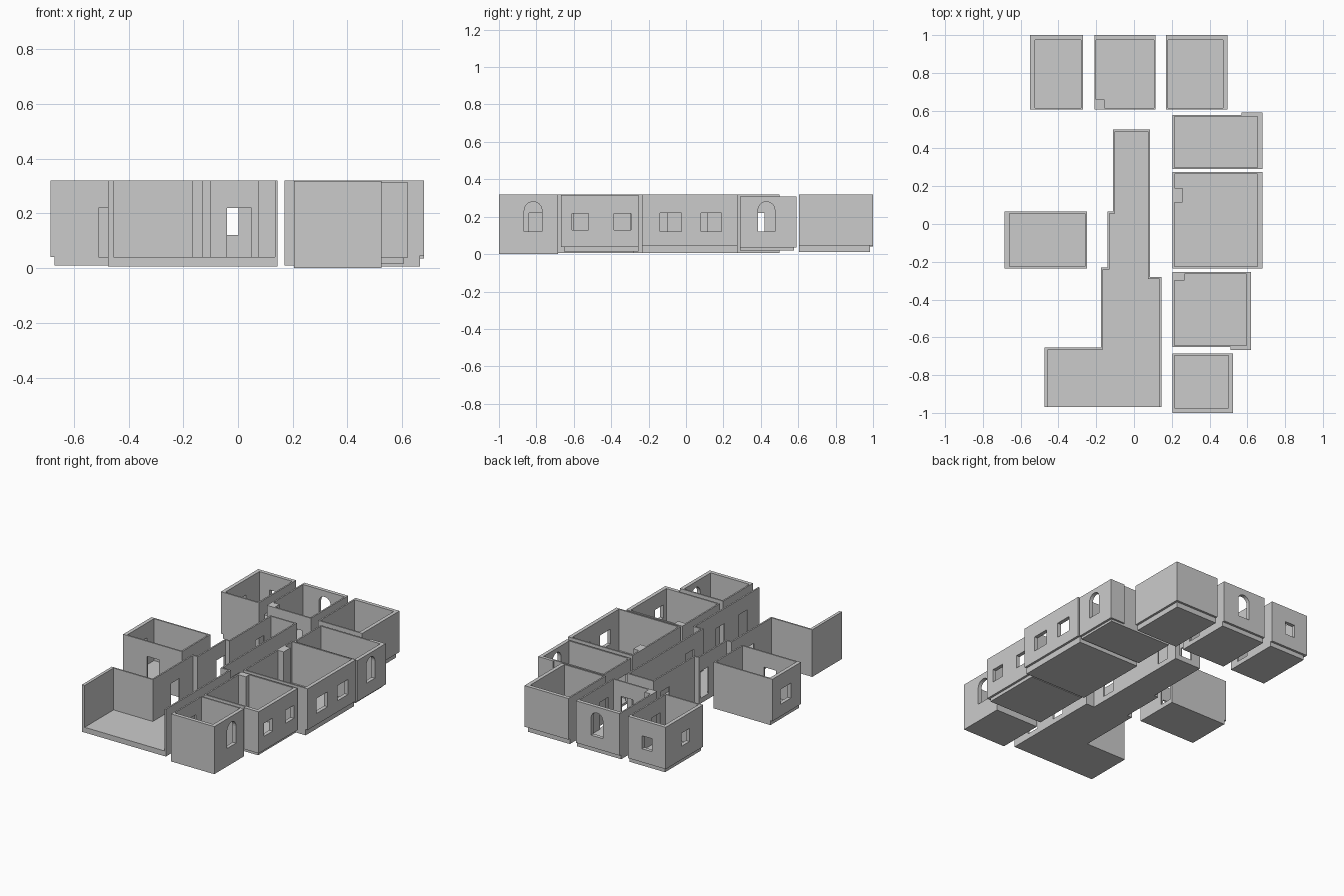
import bpy, bmesh, math

if "Cube" in bpy.data.objects:
    bpy.data.objects.remove(bpy.data.objects["Cube"])


def make(name, bm):
    bmesh.ops.recalc_face_normals(bm, faces=bm.faces[:])
    me = bpy.data.meshes.new(name)
    bm.to_mesh(me)
    bm.free()
    ob = bpy.data.objects.new(name, me)
    bpy.context.collection.objects.link(ob)
    return ob


def prism(bm, pts, vec):
    """Closed prism: 3D outline swept along vec."""
    a = [bm.verts.new(p) for p in pts]
    b = [bm.verts.new([p[i] + vec[i] for i in range(3)]) for p in pts]
    bm.faces.new(a)
    bm.faces.new(b[::-1])
    for i in range(len(a)):
        j = (i + 1) % len(a)
        bm.faces.new((a[i], b[i], b[j], a[j]))


def slab(name, pts, z0, z1):
    bm = bmesh.new()
    prism(bm, [(x, y, z0) for x, y in pts], (0, 0, z1 - z0))
    return make(name, bm)


def rect(x0, x1, y0, y1):
    return [(x0, y0), (x1, y0), (x1, y1), (x0, y1)]


def walls(name, outer, inner, z0, z1, closed, openings):
    """Wall strip between two outlines, with openings cut out.
    Opening: (axis the wall runs along, wall position, start, end, kind)."""
    bm = bmesh.new()
    rows = [[bm.verts.new((x, y, z)) for x, y in line]
            for line, z in ((outer, z0), (outer, z1), (inner, z1), (inner, z0))]
    n = len(outer)
    for i in range(n if closed else n - 1):
        j = (i + 1) % n
        for k in range(4):
            r, s = rows[k], rows[(k + 1) % 4]
            bm.faces.new((r[i], r[j], s[j], s[i]))
    if not closed:
        for e in (0, -1):
            bm.faces.new([r[e] for r in rows])
    ob = make(name, bm)
    cb = bmesh.new()
    for axis, pos, a, b, kind in openings:
        lo, hi = {"door": (z0 - 0.01, 0.22), "window": (0.13, 0.217),
                  "big_window": (0.12, 0.22), "arch": (0.12, 0.28)}[kind]
        if kind == "arch":
            r, c = (b - a) / 2, (a + b) / 2
            prof = [(a, lo), (b, lo)] + [
                (c + r * math.cos(math.pi * t / 12), hi - r + r * math.sin(math.pi * t / 12))
                for t in range(13)]
        else:
            prof = [(a, lo), (b, lo), (b, hi), (a, hi)]
        d = 0.035
        if axis == "x":
            prism(cb, [(u, pos - d, z) for u, z in prof], (0, 2 * d, 0))
        else:
            prism(cb, [(pos - d, u, z) for u, z in prof], (2 * d, 0, 0))
    cut = make("opening_cutter", cb)
    cut.hide_render = True
    m = ob.modifiers.new("openings", "BOOLEAN")
    m.object, m.operation, m.solver = cut, "DIFFERENCE", "EXACT"
    dg = bpy.context.evaluated_depsgraph_get()
    me = bpy.data.meshes.new_from_object(ob.evaluated_get(dg))
    ob.modifiers.clear()
    ob.data = me
    bpy.data.objects.remove(cut)
    return ob


def room(name, box, thick, z, openings):
    """Room: outer box, wall thickness (left, right, front, back); thick walls overhang the slab."""
    x0, x1, y0, y1 = box
    l, r, f, b = thick
    inner = rect(x0 + l, x1 - r, y0 + f, y1 - b)
    over = [max(0, t - 0.01) for t in thick]
    base = rect(x0 + over[0], x1 - over[1], y0 + over[2], y1 - over[3])
    slab(name + "_floor", base, z[0], z[1])
    walls(name + "_walls", rect(*box), inner, z[1], z[2], True, openings)


T, W = 0.01, 0.025
# back row
room("back_left_room", (-.55, -.27, .605, 1), (W, T, T, W), (.01, .04, .32),
     [("x", 1, -.45, -.375, "window"), ("y", -.55, .75, .835, "window"),
      ("y", -.27, .67, .76, "door")])
room("back_middle_room", (-.21, .115, .605, 1), (T, T, T, W), (.01, .04, .32),
     [("x", 1, -.085, .002, "arch"), ("x", .605, -.04, .05, "door"),
      ("y", -.21, .67, .76, "door"), ("y", .115, .67, .76, "door")])
room("back_right_room", (.17, .495, .605, 1), (T, W, T, W), (.01, .045, .32),
     [("y", .17, .67, .76, "door")])
# right row, back to front
room("right_room_1", (.205, .68, .29, .578), (T, W, T, T), (.02, .035, .308),
     [("y", .68, .385, .475, "arch"), ("y", .205, .33, .42, "door")])
room("right_room_2", (.205, .68, -.235, .275), (T, W, T, T), (.005, .045, .32),
     [("y", .68, -.14, -.025, "big_window"), ("y", .68, .08, .19, "big_window"),
      ("y", .205, -.19, -.1, "door")])
room("right_room_3", (.205, .62, -.652, -.255), (T, W, T, T), (.015, .037, .315),
     [("y", .62, -.61, -.52, "window"), ("y", .62, -.385, -.295, "window"),
      ("y", .205, -.6, -.51, "door")])
room("right_room_4", (.205, .525, -1, -.685), (T, W, W, T), (0, .04, .318),
     [("y", .525, -.865, -.77, "arch"), ("y", .205, -.84, -.75, "door")])
# left room
room("left_room", (-.685, -.25, -.235, .065), (W, T, T, T), (.01, .04, .32),
     [("y", -.685, -.13, -.02, "big_window"), ("x", -.235, -.51, -.42, "door"),
      ("y", -.25, -.04, .048, "door")])

# hallway with open front
outer = [(-.475, -.97), (-.475, -.655), (-.175, -.655), (-.175, -.23), (-.14, -.23), (-.14, .065),
         (-.11, .065), (-.11, .5), (.085, .5), (.085, -.28), (.145, -.28), (.145, -.97)]
inner = [(-.455, -.97), (-.455, -.665), (-.165, -.665), (-.165, -.24), (-.13, -.24), (-.13, .055),
         (-.1, .055), (-.1, .49), (.075, .49), (.075, -.29), (.135, -.29), (.135, -.97)]
slab("hall_floor", outer, .005, .04)
walls("hall_walls", outer, inner, .04, .32, False,
      [("x", .495, -.04, .05, "door"), ("y", -.17, -.47, -.38, "door"),
       ("y", -.135, -.04, .048, "door"), ("y", -.105, .33, .42, "door"),
       ("y", .08, .33, .42, "door"), ("y", .08, -.19, -.1, "door"),
       ("y", .14, -.6, -.51, "door"), ("y", .14, -.84, -.75, "door")])

# corner pillars inside rooms
slab("pillar_back", rect(-.2, -.155, .615, .66), .04, .32)
slab("pillar_right_2", rect(.215, .257, .115, .19), .045, .32)
slab("pillar_right_3", rect(.215, .268, -.3, -.265), .037, .315)
# thickened outer wall ends where neighbouring rooms step back
slab("wall_step_back", rect(.57, .68, .578, .59), .035, .308)
slab("wall_step_front", rect(.51, .62, -.667, -.652), .037, .315)
# front room walls reaching the ground
slab("front_skirt", rect(.205, .525, -1, -.985), 0, .04)
slab("side_skirt", rect(.51, .525, -.985, -.685), 0, .04)
